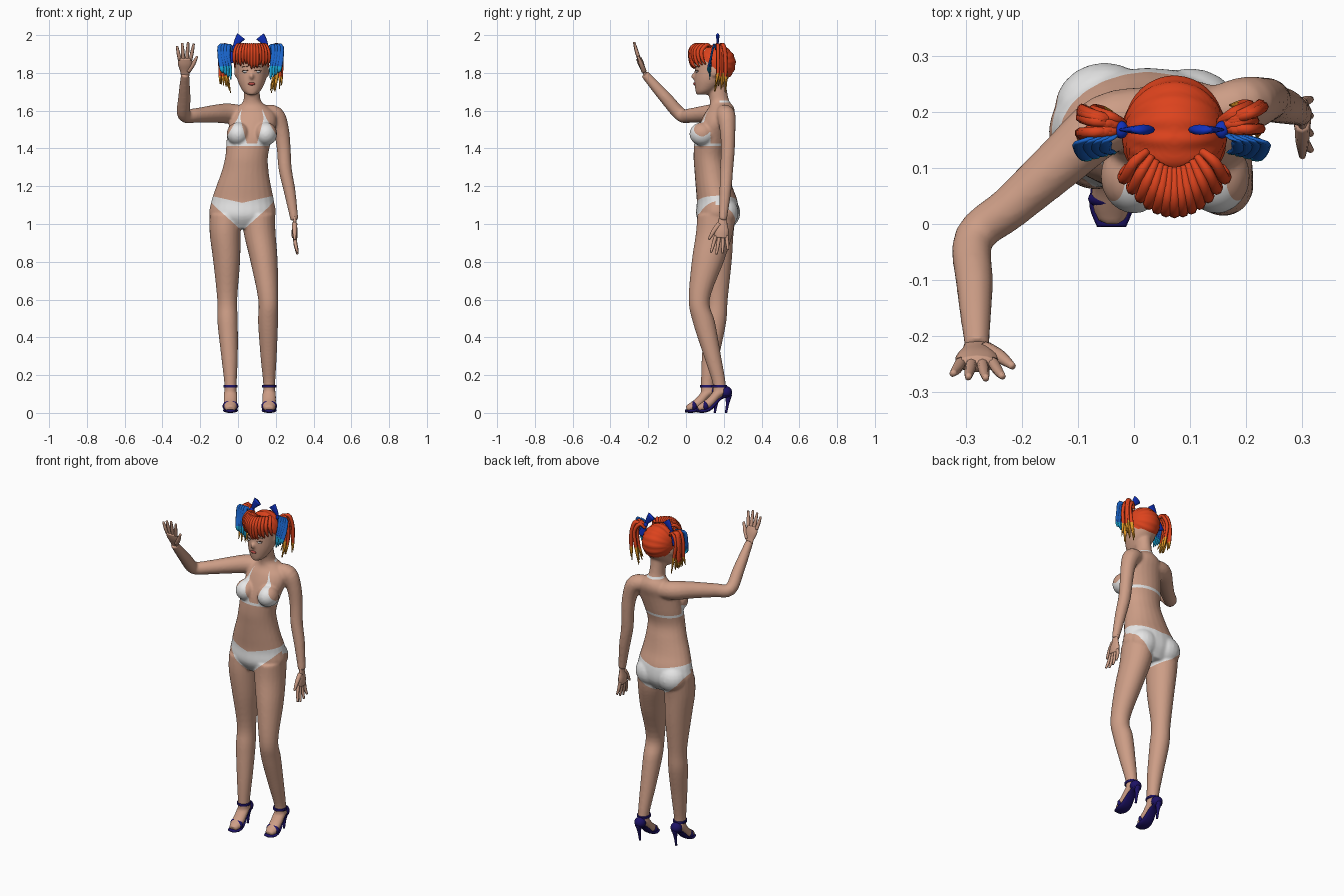
import bpy, bmesh, math, random
from mathutils import Vector, Matrix

random.seed(4)
if "Cube" in bpy.data.objects:
    bpy.data.objects.remove(bpy.data.objects["Cube"])


def material(name, r, g, b):
    m = bpy.data.materials.new(name)
    m.use_nodes = True
    m.diffuse_color = (r, g, b, 1)
    m.node_tree.nodes["Principled BSDF"].inputs["Base Color"].default_value = (r, g, b, 1)
    return m


skin = material("skin", .61, .34, .24)
white = material("white cloth", .8, .8, .8)
red = material("red hair", .72, .055, .012)
orange = material("orange hair tips", .8, .33, .02)
bow_blue = material("bow blue", .005, .03, .5)
blue = material("ribbon blue", .01, .13, .6)
cyan = material("ribbon cyan", .01, .38, .68)
navy = material("shoe navy", .012, .006, .13)
lip = material("lip red", .45, .07, .06)
brown = material("lash brown", .1, .04, .025)


def resample(pts, steps=5):
    """Catmull-Rom through tuples of any length."""
    out = []
    for i in range(len(pts) - 1):
        a, b, c, d = pts[max(i - 1, 0)], pts[i], pts[i + 1], pts[min(i + 2, len(pts) - 1)]
        for s in range(steps):
            t = s / steps
            out.append(tuple(q + .5 * t * (r - p + t * (2 * p - 5 * q + 4 * r - w + t * (3 * (q - r) + w - p)))
                             for p, q, r, w in zip(a, b, c, d)))
    return out + [pts[-1]]


def bridge(bm, rings):
    rows = [[bm.verts.new(p) for p in ring] for ring in rings]
    n = len(rows[0])
    for a, b in zip(rows, rows[1:]):
        for i in range(n):
            bm.faces.new((a[i], a[(i + 1) % n], b[(i + 1) % n], b[i]))
    bm.faces.new(rows[0][::-1])
    bm.faces.new(rows[-1])


def circle(n):
    return [(math.cos(math.tau * i / n), math.sin(math.tau * i / n)) for i in range(n)]


def loft(bm, sections, n=24):
    """Level ellipses given as (x, y, z, rx, ry)."""
    bridge(bm, [[(x + rx * c, y + ry * s, z) for c, s in circle(n)]
                for x, y, z, rx, ry in resample(sections)])


def tube(bm, path, ref=(0, 1, 0), squash=1, n=12, steps=4):
    """Round or flattened tube along (x, y, z, radius); flattened along ref."""
    pts = resample(path, steps)
    rings = []
    for i, p in enumerate(pts):
        t = (Vector(pts[min(i + 1, len(pts) - 1)][:3]) - Vector(pts[max(i - 1, 0)][:3])).normalized()
        side = t.cross(Vector(ref)).normalized()
        up = side.cross(t)
        rings.append([Vector(p[:3]) + p[3] * (side * c + up * s * squash) for c, s in circle(n)])
    bridge(bm, rings)


def ball(bm, centre, radii, n=20):
    m = Matrix.Translation(centre) @ Matrix.Diagonal((*radii, 1))
    bmesh.ops.create_uvsphere(bm, u_segments=n, v_segments=n // 2 + 2, radius=1, matrix=m)


def finish(name, bm, mats, rule=None):
    bmesh.ops.recalc_face_normals(bm, faces=bm.faces)
    for f in bm.faces:
        f.smooth = True
        if rule:
            f.material_index = rule(f.calc_center_median())
    mesh = bpy.data.meshes.new(name)
    bm.to_mesh(mesh)
    bm.free()
    for m in mats:
        mesh.materials.append(m)
    ob = bpy.data.objects.new(name, mesh)
    bpy.context.collection.objects.link(ob)
    return ob


# Body parts, fused below into one skin
HX = .072
FEET = {"right": (-.04, .115), "left": (.165, .175)}
bm = bmesh.new()
loft(bm, [(.022, .165, .975, .09, .07), (.024, .165, 1.04, .172, .11), (.025, .165, 1.12, .166, .108),
          (.03, .148, 1.2, .145, .097), (.038, .135, 1.28, .124, .09), (.046, .125, 1.36, .113, .085),
          (.06, .137, 1.45, .12, .09), (.078, .158, 1.53, .125, .086), (.082, .178, 1.585, .115, .08),
          (.08, .187, 1.62, .08, .065), (.075, .178, 1.65, .048, .052), (.073, .168, 1.7, .042, .05),
          (.072, .16, 1.78, .042, .05)])
loft(bm, [(HX, .085, 1.685, .024, .03), (HX, .1, 1.705, .048, .05), (HX, .128, 1.755, .073, .083),
          (HX, .146, 1.81, .083, .1), (HX, .152, 1.87, .082, .1), (HX, .155, 1.92, .06, .075),
          (HX, .155, 1.943, .02, .03)])
ball(bm, (HX, .043, 1.782), (.012, .016, .018))
loft(bm, [(-.065, .165, 1.05, .085, .1), (-.068, .157, .95, .082, .095), (-.06, .16, .8, .071, .082),
          (-.057, .165, .6, .053, .056), (-.055, .155, .48, .054, .058), (-.045, .13, .3, .044, .046),
          (-.04, .115, .16, .033, .036), (-.04, .115, .1, .033, .036)])
loft(bm, [(.11, .16, 1.05, .085, .1), (.115, .15, .95, .084, .098), (.138, .115, .8, .072, .085),
          (.16, .07, .6, .053, .056), (.159, .095, .48, .053, .059), (.162, .14, .3, .043, .046),
          (.165, .175, .16, .032, .035), (.165, .175, .1, .032, .035)])
ball(bm, (-.052, .205, 1.06), (.09, .083, .085))
ball(bm, (.1, .198, 1.06), (.09, .08, .085))
for x in (.0, .147):
    ball(bm, (x, .085, 1.477), (.06, .067, .062))
for side in (-1, 1):
    ball(bm, (HX + side * .083, .15, 1.805), (.01, .02, .028))
for x, y in FEET.values():
    tube(bm, [(x, y + .045, .115, .026), (x, y, .105, .036), (x, y - .045, .058, .037),
              (x, y - .08, .033, .036), (x, y - .112, .022, .024)], (0, 0, 1), .7)
tube(bm, [(.03, .195, 1.575, .05), (-.05, .178, 1.585, .054), (-.13, .11, 1.583, .047), (-.22, .03, 1.575, .039),
          (-.285, -.025, 1.577, .036), (-.284, -.11, 1.67, .033), (-.28, -.22, 1.795, .022)], (.3, .3, .9), n=16)
tube(bm, [(.13, .195, 1.585, .045), (.195, .212, 1.575, .05), (.228, .22, 1.5, .042), (.242, .222, 1.4, .037),
          (.25, .215, 1.29, .035), (.274, .208, 1.17, .031), (.299, .195, 1.02, .021)], n=16)
raw = finish("body", bm, [])
remesh = raw.modifiers.new("fuse", "REMESH")
remesh.mode = "VOXEL"
remesh.voxel_size = .007
soft = raw.modifiers.new("soften", "SMOOTH")
soft.factor, soft.iterations = .5, 5
bpy.context.view_layer.update()
fused = bpy.data.meshes.new_from_object(raw.evaluated_get(bpy.context.evaluated_depsgraph_get()))
bpy.data.objects.remove(raw)

# Swimsuit: cut convex outlines (x, z) into the skin and colour them
bm = bmesh.new()
bm.from_mesh(fused)
bpy.data.meshes.remove(fused)
painted = []


def paint(outline, y0, y1):
    xs, zs = zip(*outline)
    cx, cz = sum(xs) / len(xs), sum(zs) / len(zs)
    tests = []
    for (x, z), (u, w) in zip(outline, outline[1:] + outline[:1]):
        normal = Vector((w - z, 0, x - u)).normalized()
        if normal.dot(Vector((cx - x, 0, cz - z))) > 0:
            normal = -normal
        tests.append((Vector((x, 0, z)), normal))

    def near():
        return [f for f in bm.faces if y0 < f.calc_center_median().y < y1
                and min(xs) - .02 < f.calc_center_median().x < max(xs) + .02
                and min(zs) - .02 < f.calc_center_median().z < max(zs) + .02]
    for p, normal in tests:
        faces = near()
        geom = set(faces) | {e for f in faces for e in f.edges} | {v for f in faces for v in f.verts}
        bmesh.ops.bisect_plane(bm, geom=list(geom), plane_co=p, plane_no=normal, dist=1e-5)
    for f in near():
        c = f.calc_center_median()
        if all((c - p).dot(normal) < 0 for p, normal in tests):
            f.material_index = 1


for f in bm.faces:
    f.material_index = 0
MID = .022
for s in (-1, 1):
    brief_front = [(.19, 1.155), (.185, 1.13), (.135, 1.085), (.05, .995), (0, .96), (0, 1.112)]
    brief_back = [(.19, 1.155), (.18, 1.115), (.14, 1.045), (.08, .99), (0, .95), (0, 1.125)]
    paint([(MID + s * x, z) for x, z in brief_front], -.1, .16)
    paint([(MID + s * x, z) for x, z in brief_back], .16, .4)
    cup = .074 + s * .074
    paint([(cup - s * .048, 1.422), (cup + s * .062, 1.422), (cup + s * .055, 1.47), (cup - s * .008, 1.575)], -.1, .13)
    paint([(cup - s * .012, 1.56), (cup + s * .002, 1.56), (HX + s * .034, 1.655), (HX + s * .046, 1.655)], -.1, .18)
paint([(-.1, 1.412), (.187, 1.412), (.187, 1.427), (-.1, 1.427)], -.1, .4)
paint([(.01, 1.643), (.135, 1.643), (.135, 1.655), (.01, 1.655)], .18, .4)
finish("body", bm, [skin, white])


# Hands
def hand(name, wrist, along, across, bend):
    bm = bmesh.new()
    w, d, a = Vector(wrist), Vector(along).normalized(), Vector(across)
    n = d.cross(a).normalized()
    tube(bm, [(*(w - d * .015), .021), (*(w + d * .02), .026), (*(w + d * .06), .038), (*(w + d * .095), .036)], n, .42)
    for i, length in zip((-1.5, -.5, .5, 1.5), (.075, .092, .098, .088)):
        base = w + d * .085 + a * i * .019
        tip = base + (d + a * i * .13) * length + n * bend
        tube(bm, [(*base, .01), (*((base + tip) / 2 - n * bend * .2), .0095), (*tip, .006)], n, n=8)
    tube(bm, [(*(w + d * .02 + a * .015), .014), (*(w + d * .06 + a * .042), .012),
              (*(w + d * .105 + a * .064), .006)], n, n=8)
    finish(name, bm, [skin])


hand("right_hand", (-.28, -.215, 1.79), (0, -.37, .93), (1, 0, 0), .008)
hand("left_hand", (.3, .195, 1.022), (0, -.1, -1), (0, -1, 0), -.015)

# Face details
bm = bmesh.new()
ball(bm, (HX, .046, 1.742), (.019, .008, .008), 12)
finish("lips", bm, [lip])
eyes, lashes = bmesh.new(), bmesh.new()
for s in (-1, 1):
    ball(eyes, (HX + s * .033, .057, 1.806), (.015, .006, .006), 12)
    for z, y, r in ((1.814, .054, .0025), (1.835, .055, .002)):
        tube(lashes, [(HX + s * .016, y - .004, z - .003, r), (HX + s * .033, y, z, r),
                      (HX + s * .05, y + .01, z - .004, r)], (0, 0, 1), n=6)
finish("eyes", eyes, [white])
finish("lashes", lashes, [brown])

# High-heeled sandals
for side, (x, y) in FEET.items():
    bm = bmesh.new()
    tube(bm, [(x, y + .055, .09, .024), (x, y + .01, .078, .027), (x, y - .045, .024, .036),
              (x, y - .085, .0105, .039), (x, y - .12, .0105, .026)], (0, 0, 1), .27)
    tube(bm, [(x, y + .05, .1, .02), (x, y + .045, .05, .009), (x, y + .037, 0, .006)])
    ball(bm, (x, y + .036, .11), (.033, .033, .032))
    ball(bm, (x, y - .07, .036), (.042, .02, .03))
    loft(bm, [(x, y, .134, .038, .041), (x, y, .147, .038, .041)])
    finish(side + "_sandal", bm, [navy])

# Hair cap with strand ripples, trimmed along the hairline
bm = bmesh.new()
ball(bm, (HX, .158, 1.85), (.093, .105, .1), 64)
for v in bm.verts:
    o = v.co - Vector((HX, .158, 1.85))
    v.co += o * .02 * math.sin(16 * math.atan2(o.z, o.y))
bmesh.ops.bisect_plane(bm, geom=bm.verts[:] + bm.edges[:] + bm.faces[:], plane_co=(0, .06, 1.9),
                       plane_no=(0, -.64, -.77), clear_outer=True)
finish("hair_cap", bm, [red])

# Curled fringe
bm = bmesh.new()
for i in range(13):
    t = (i - 6) / 6
    drop, w, back = random.uniform(0, .03), t * .08, .06 * t * t
    tube(bm, [(HX + w * .6, .1 + back * .5, 1.94, .007), (HX + w * .9, .05 + back, 1.948, .01),
              (HX + w * 1.1, .022 + back, 1.915, .011), (HX + w * 1.15, .028 + back, 1.875 - drop, .009),
              (HX + w * 1.08, .045 + back, 1.85 - drop, .003)], (1, 0, 0), n=8)
finish("fringe", bm, [red])

# Bunches, ribbons and bows on both sides
for s, name in ((-1, "right"), (1, "left")):
    cx = HX - .005
    hair, ribbon, bow = bmesh.new(), bmesh.new(), bmesh.new()
    for i in range(12):
        a, b, low = random.uniform(-1, 1), random.uniform(-1, 1), random.uniform(1.69, 1.75)
        tube(hair, [(cx + s * .085, .175 + a * .008, 1.915, .007),
                    (cx + s * (.125 + b * .015), .18 + a * .02, 1.945 + b * .005, .01),
                    (cx + s * (.15 + b * .012), .185 + a * .028, 1.89, .01),
                    (cx + s * (.145 + b * .02), .185 + a * .03, 1.8, .009),
                    (cx + s * (.135 + b * .032), .175 + a * .04, low, .002)], n=7)
    for i in range(4):
        x = .115 + i * .014
        tube(ribbon, [(cx + s * .09, .165, 1.915, .006), (cx + s * x, .148, 1.945, .012),
                      (cx + s * (x + .005), .133, 1.885, .013), (cx + s * (x - .005), .128 - .004 * i, 1.82, .012),
                      (cx + s * (x - .01), .125, 1.765 + .012 * i, .003)], squash=.4, n=8)
    for dx, z in ((.05, 2.0), (.118, 1.865)):
        tube(bow, [(cx + s * .09, .168, 1.935, .006), (cx + s * (.09 + dx) / 2, .168, (1.935 + z) / 2, .018),
                   (cx + s * dx, .168, z - .006, .026)], squash=.35)
    ball(bow, (cx + s * .09, .168, 1.932), (.013, .016, .013), 12)
    finish(name + "_bunch", hair, [red, orange], lambda c: int(c.z < 1.79))
    finish(name + "_ribbon", ribbon, [blue, cyan], lambda c: int(c.z < 1.83))
    finish(name + "_bow", bow, [bow_blue])
